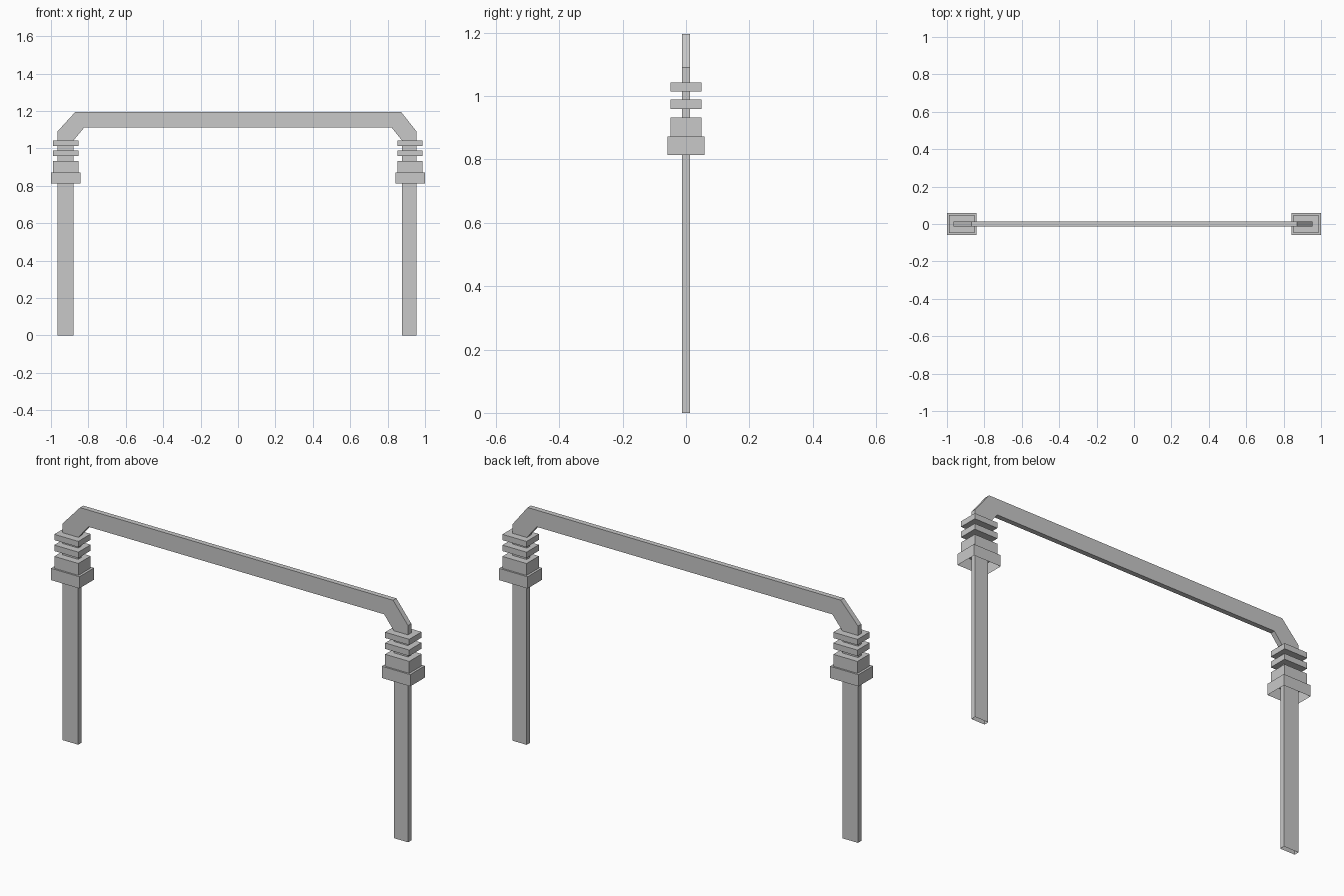
import bpy
import bmesh

cube = bpy.data.objects.get("Cube")
if cube:
    bpy.data.objects.remove(cube, do_unlink=True)

grey = bpy.data.materials.new("light_grey")
grey.use_nodes = True
colour = (0.58, 0.58, 0.58, 1)
grey.diffuse_color = colour
grey.node_tree.nodes["Principled BSDF"].inputs["Base Color"].default_value = colour


def extrude_profile(name, points, depth):
    """Extrude an x-z outline along y, leaving faces on the ground open."""
    bm = bmesh.new()
    face = bm.faces.new([bm.verts.new((x, -depth / 2, z)) for x, z in points])
    moved = bmesh.ops.extrude_face_region(bm, geom=[face])["geom"]
    verts = [v for v in moved if isinstance(v, bmesh.types.BMVert)]
    bmesh.ops.translate(bm, verts=verts, vec=(0, depth, 0))
    # Keep the outline face as the front wall
    if not any(all(v.co.y < 0 for v in f.verts) for f in bm.faces):
        bm.faces.new([v for v in bm.verts if v.co.y < 0])
    finish(name, bm, 0)


def box(name, x, width, depth, bottom, top, open_bottom=False):
    bm = bmesh.new()
    bmesh.ops.create_cube(bm, size=1)
    for v in bm.verts:
        v.co = (x + v.co.x * width, v.co.y * depth,
                bottom + (v.co.z + 0.5) * (top - bottom))
    finish(name, bm, bottom if open_bottom else None)


def finish(name, bm, open_height):
    bmesh.ops.recalc_face_normals(bm, faces=bm.faces)
    if open_height is not None:
        lower = [f for f in bm.faces
                 if all(abs(v.co.z - open_height) < 0.001 for v in f.verts)]
        bmesh.ops.delete(bm, geom=lower, context='FACES_ONLY')
    mesh = bpy.data.meshes.new(name)
    bm.to_mesh(mesh)
    bm.free()
    mesh.materials.append(grey)
    bpy.context.collection.objects.link(bpy.data.objects.new(name, mesh))


# Flat bar: legs, chamfered corners and top rail in one outline
extrude_profile("bent_bar", [
    (-0.966, 0), (-0.966, 1.09), (-0.87, 1.195), (0.872, 1.195),
    (0.955, 1.09), (0.955, 0), (0.877, 0), (0.877, 1.042),
    (0.822, 1.111), (-0.823, 1.111), (-0.88, 1.042), (-0.88, 0)], 0.026)

# Stacked collars around each leg
for side, x in (("right", -0.921), ("left", 0.92)):
    box(side + "_collar_base", x, 0.158, 0.116, 0.813, 0.872, True)
    box(side + "_collar_block", x, 0.134, 0.098, 0.872, 0.932)
    box(side + "_lower_plate", x, 0.134, 0.098, 0.959, 0.989)
    box(side + "_upper_plate", x, 0.134, 0.098, 1.014, 1.043)
